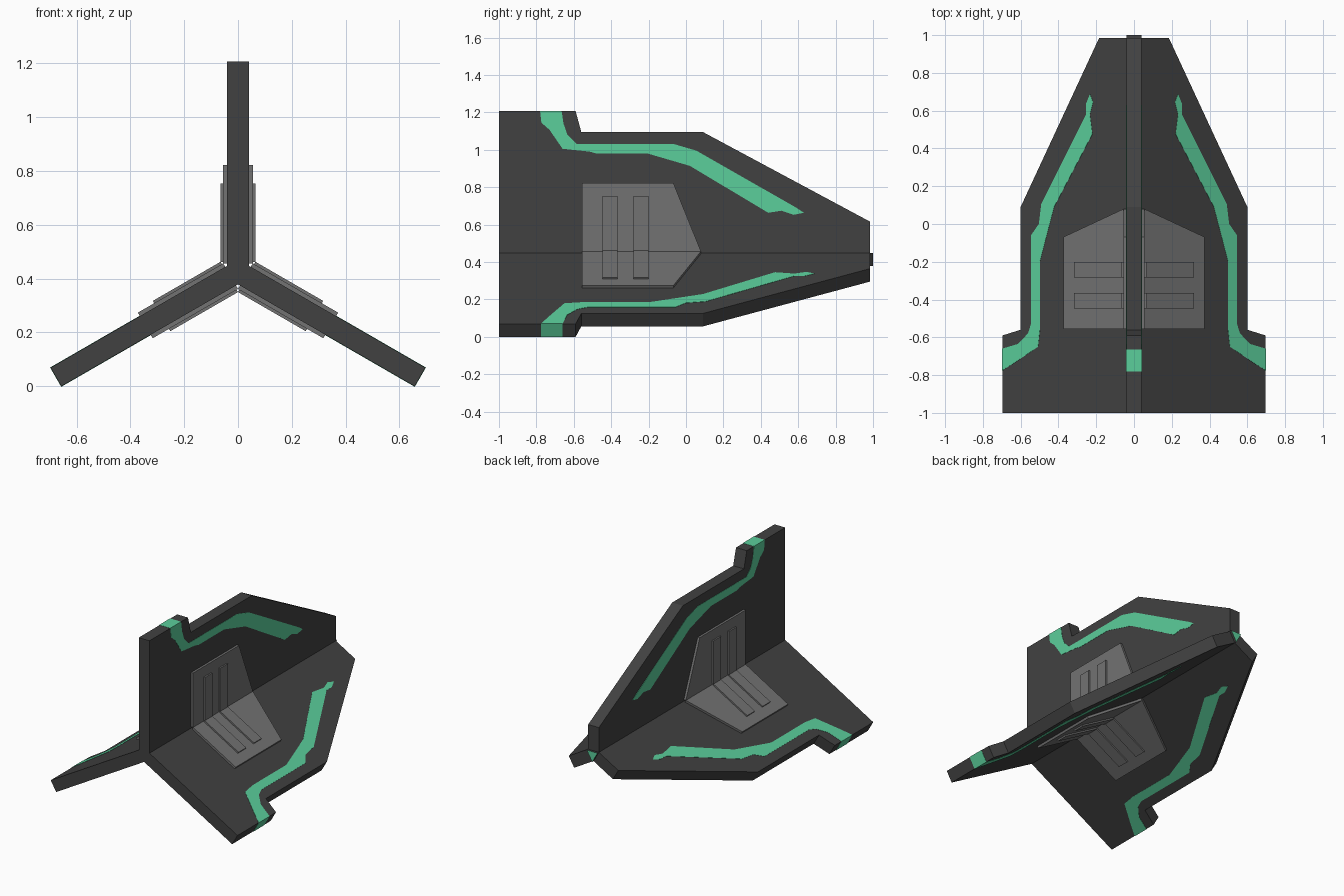
import bpy, bmesh, math
from mathutils import Vector

if "Cube" in bpy.data.objects:
    bpy.data.objects.remove(bpy.data.objects["Cube"])

ZC = 0.425          # height of the central axis
HALF = 0.04         # half thickness of a fin
T30 = math.tan(math.radians(30))


def material(name, rgb):
    m = bpy.data.materials.new(name)
    m.diffuse_color = (*rgb, 1)
    m.use_nodes = True
    m.node_tree.nodes["Principled BSDF"].inputs["Base Color"].default_value = m.diffuse_color
    return m


DARK = material("dark_hull", (0.053, 0.053, 0.053))
GREY = material("grey_panel", (0.17, 0.17, 0.17))
GREEN = material("green_stripe", (0.105, 0.62, 0.33))


def make(name, rings, mats):
    """Closed solid between two matching outlines."""
    bm = bmesh.new()
    a, b = [[bm.verts.new(p) for p in ring] for ring in rings]
    bm.faces.new(a)
    bm.faces.new(b[::-1])
    n = len(a)
    for i in range(n):
        bm.faces.new((a[i], b[i], b[(i + 1) % n], a[(i + 1) % n]))
    bmesh.ops.recalc_face_normals(bm, faces=bm.faces)
    me = bpy.data.meshes.new(name)
    bm.to_mesh(me)
    bm.free()
    ob = bpy.data.objects.new(name, me)
    bpy.context.collection.objects.link(ob)
    for m in mats:
        me.materials.append(m)
    return ob


def slab(name, outline, t0, t1, angle, mat):
    """Outline of (y, radius) points, extruded across the fin from t0 to t1."""
    u = Vector((math.sin(angle), 0, math.cos(angle)))
    v = Vector((math.cos(angle), 0, -math.sin(angle)))
    rings = [[Vector((0, y, ZC)) + u * r + v * t for y, r in outline] for t in (t0, t1)]
    return make(name, rings, [mat])


R0 = HALF * T30     # radius where neighbouring fins meet
fin = [(-1, R0), (-1, 0.781), (-0.59, 0.781), (-0.56, 0.67), (0.09, 0.67),
       (0.985, 0.19), (0.985, R0)]

# stripe outlines (y, radius)
stripe_upright = [(-0.78, 0.782), (-0.773, 0.719), (-0.73, 0.682), (-0.66, 0.58),
                  (-0.515, 0.565), (-0.48, 0.555), (-0.206, 0.555), (0.02, 0.489),
                  (0.44, 0.238), (0.51, 0.249), (0.575, 0.227), (0.63, 0.238),
                  (0.59, 0.265), (0.056, 0.57), (-0.07, 0.607), (-0.585, 0.607),
                  (-0.634, 0.655), (-0.655, 0.715), (-0.665, 0.782)]
stripe_side = [(-0.775, 0.782), (-0.74, 0.716), (-0.65, 0.563), (-0.555, 0.551),
               (-0.196, 0.551), (0.09, 0.465), (0.476, 0.231), (0.58, 0.246),
               (0.645, 0.227), (0.688, 0.246), (0.635, 0.27), (0.58, 0.27),
               (0.106, 0.543), (0.0, 0.558), (-0.06, 0.606), (-0.53, 0.606),
               (-0.58, 0.625), (-0.635, 0.686), (-0.66, 0.782)]

P, B = 0.055, 0.065  # outer levels of the panels and their ribs
panel = [(-0.557, P * T30), (-0.557, 0.398), (-0.068, 0.398), (0.08, P * T30)]

for k, label in enumerate(("top", "right", "left")):
    ang = k * math.radians(120)
    slab("fin_" + label, fin, -HALF, HALF, ang, DARK)
    stripe = stripe_side if k else stripe_upright
    # green band wrapping over the fin tip
    y0, y1 = stripe[0][0], stripe[-1][0]
    slab("tip_band_" + label, [(y0, 0.776), (y0, 0.7825), (y1, 0.7825), (y1, 0.776)],
         -HALF - 0.0015, HALF + 0.0015, ang, GREEN)
    for s, side in ((1, "a"), (-1, "b")):
        tag = f"{label}_{side}"
        slab("stripe_" + tag, stripe, s * (HALF - 0.002), s * (HALF + 0.0015), ang, GREEN)
        slab("panel_" + tag, panel, s * 0.03, s * P, ang, GREY)
        # two raised ribs per panel
        for i, y in enumerate((-0.447, -0.282)):
            rib = [(y, B * T30), (y, 0.328), (y + 0.082, 0.328), (y + 0.082, B * T30)]
            slab(f"rib_{tag}_{i + 1}", rib, s * 0.05, s * B, ang, GREY)

# triangular core joining the fins, with a green nose face
tri = [(HALF, ZC + R0), (-HALF, ZC + R0), (0, ZC - 2 * R0)]
core = make("core", [[(x, y, z) for x, z in tri] for y in (-1, 1)], [DARK, GREEN])
for f in core.data.polygons:
    f.material_index = 1 if f.normal.y > 0.9 else 0
